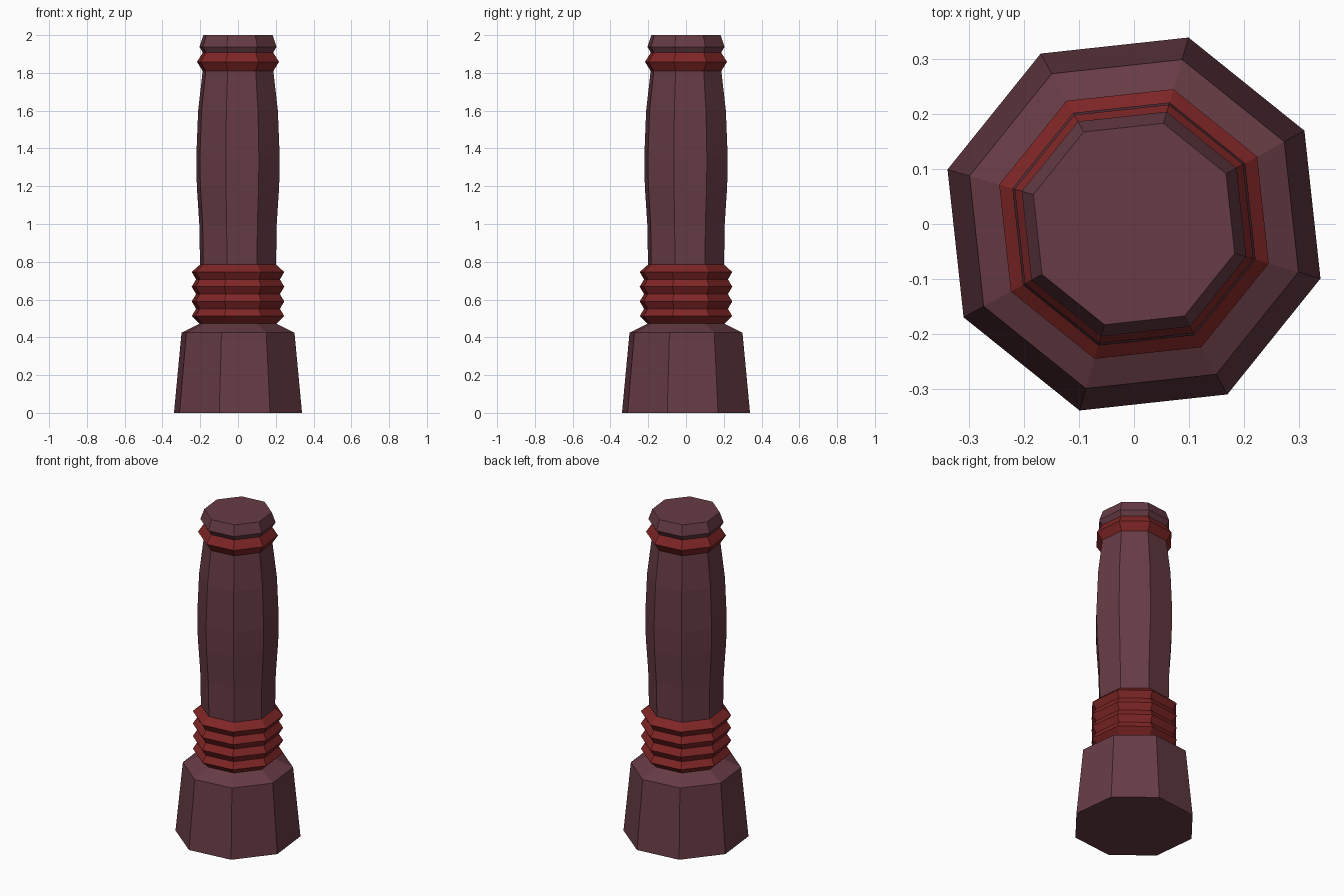
import bpy, bmesh, math

if "Cube" in bpy.data.objects:
    bpy.data.objects.remove(bpy.data.objects["Cube"])

SIDES = 8
OFFSET = math.radians(28.7)           # rotation of the octagon seen from the top
K = 1 / math.cos(math.radians(16.3))  # silhouette half-width -> corner radius


def material(name, color):
    m = bpy.data.materials.new(name)
    m.diffuse_color = (*color, 1)
    m.use_nodes = True
    m.node_tree.nodes["Principled BSDF"].inputs["Base Color"].default_value = m.diffuse_color
    return m


plum = material("dark plum", (0.135, 0.044, 0.059))
red = material("deep red", (0.215, 0.019, 0.019))


def lathe(name, profile, mat, cap_bottom=False, cap_top=False):
    """Octagonal flat-shaded turning from (half-width, z) pairs, bottom to top."""
    bm = bmesh.new()
    rings = []
    for w, z in profile:
        r = w * K
        rings.append([bm.verts.new((r * math.cos(OFFSET + math.tau * i / SIDES),
                                    r * math.sin(OFFSET + math.tau * i / SIDES), z))
                      for i in range(SIDES)])
    for a, b in zip(rings, rings[1:]):
        for i in range(SIDES):
            j = (i + 1) % SIDES
            bm.faces.new((a[i], a[j], b[j], b[i]))
    if cap_bottom:
        bm.faces.new(rings[0][::-1])
    if cap_top:
        bm.faces.new(rings[-1])
    me = bpy.data.meshes.new(name)
    bm.to_mesh(me)
    bm.free()
    me.materials.append(mat)
    ob = bpy.data.objects.new(name, me)
    bpy.context.collection.objects.link(ob)
    return ob


# Tapered foot with chamfered shoulder
lathe("base", [(0.339, 0), (0.299, 0.425), (0.203, 0.472)], plum, cap_bottom=True)

# Four stacked ridges
ridges = [(0.203, 0.472)]
for i in range(4):
    ridges.append((0.245, 0.512 + i * 0.078))
    ridges.append((0.222 if i < 3 else 0.201, 0.551 + i * 0.078))
lathe("lower_rings", ridges, red)

# Slightly bulging shaft
lathe("shaft", [(0.201, 0.785), (0.205, 1.0), (0.218, 1.2), (0.221, 1.35),
                (0.211, 1.6), (0.187, 1.81)], plum)

# Single ridge near the top
lathe("upper_ring", [(0.187, 1.81), (0.217, 1.858), (0.186, 1.908)], red)

# Cap
lathe("cap", [(0.186, 1.908), (0.204, 1.938), (0.183, 2.0)], plum, cap_top=True)
